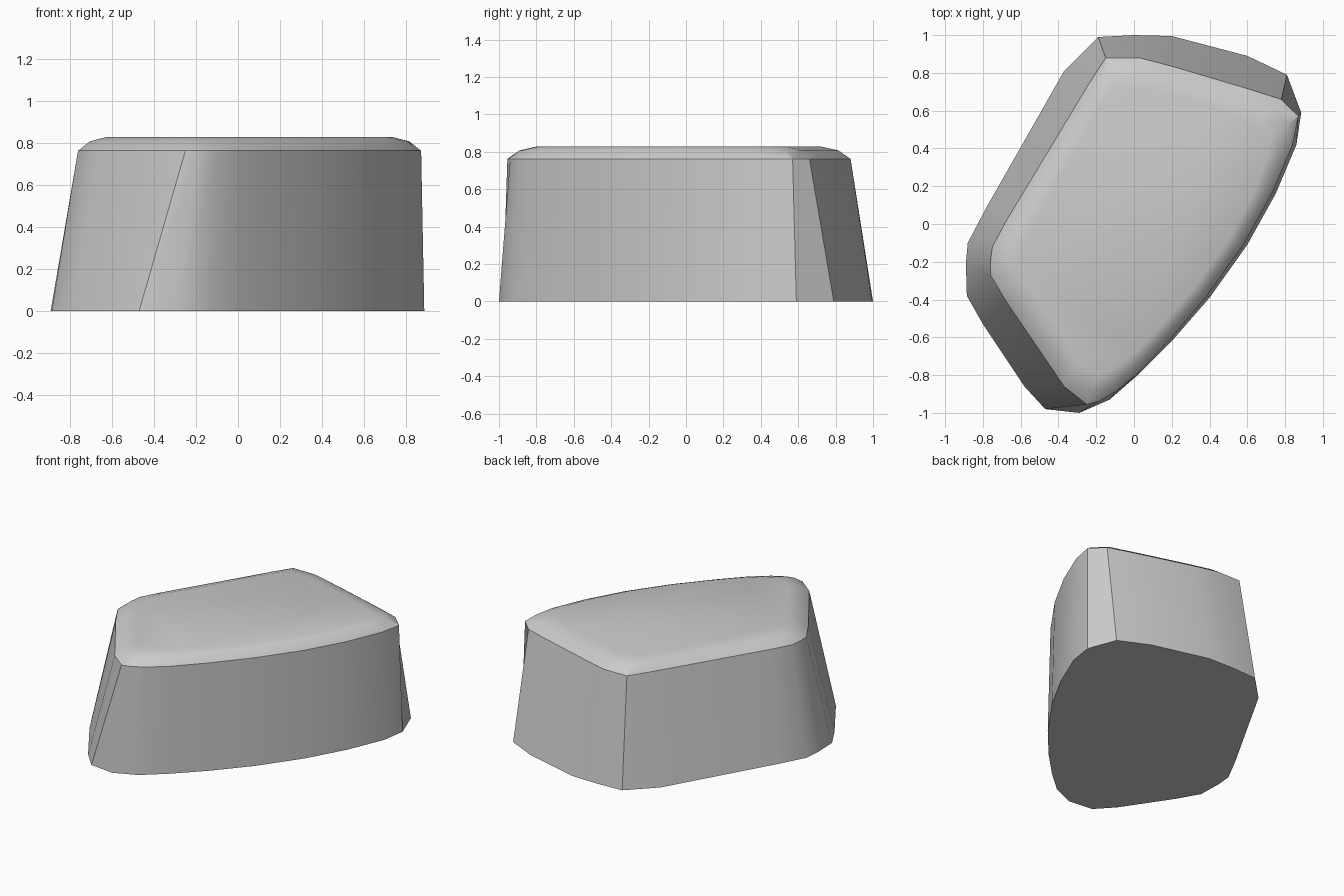
import bpy, bmesh, math
from mathutils import Vector

if "Cube" in bpy.data.objects:
    bpy.data.objects.remove(bpy.data.objects["Cube"])

# Footprint, counter-clockwise from the front corner
base = [(-.47, -.98), (-.29, -1), (-.13, -.93), (.02, -.8), (.2, -.62), (.4, -.39),
        (.6, -.11), (.75, .16), (.86, .42), (.885, .59), (.81, .79), (.6, .89),
        (.2, .995), (0, 1), (-.19, .99), (-.37, .81), (-.78, .09), (-.88, -.1),
        (-.89, -.21), (-.885, -.38), (-.8, -.53), (-.58, -.86)]
# Matching points around the upper rim
rim = [(-.25, -.955), (-.19, -.94), (-.1, -.89), (.02, -.79), (.19, -.61), (.385, -.38),
       (.585, -.1), (.735, .17), (.84, .42), (.87, .57), (.78, .66), (.59, .72),
       (.2, .835), (.03, .88), (-.15, .88), (-.24, .74), (-.68, .01), (-.75, -.12),
       (-.76, -.2), (-.76, -.27), (-.67, -.42), (-.37, -.86)]
centre = Vector((.05, -.04))

bm = bmesh.new()


def add_ring(points, scale, z):
    ring = []
    for p in points:
        q = centre + (Vector(p) - centre) * scale
        ring.append(bm.verts.new((q.x, q.y, z)))
    return ring


# Sloping wall, then a rounded shoulder rising to the flat top
rings = [add_ring(base, 1, 0)]
for scale, z in ((1, .762), (.93, .807), (.83, .828)):
    rings.append(add_ring(rim, scale, z))
count = len(base)
for low, high in zip(rings, rings[1:]):
    for i in range(count):
        j = (i + 1) % count
        bm.faces.new((low[i], low[j], high[j], high[i]))
bm.faces.new(rings[-1])
bm.faces.new(list(reversed(rings[0])))
bmesh.ops.recalc_face_normals(bm, faces=bm.faces)

mesh = bpy.data.meshes.new("stone_block")
bm.to_mesh(mesh)
bm.free()
stone = bpy.data.objects.new("stone_block", mesh)
bpy.context.collection.objects.link(stone)

# Single grey colour
grey = bpy.data.materials.new("stone_grey")
grey.use_nodes = True
colour = (.6, .6, .6, 1)
grey.diffuse_color = colour
grey.node_tree.nodes["Principled BSDF"].inputs["Base Color"].default_value = colour
mesh.materials.append(grey)

# Smooth rounded sides with crisp corners
bpy.ops.object.select_all(action="DESELECT")
stone.select_set(True)
bpy.context.view_layer.objects.active = stone
bpy.ops.object.shade_smooth_by_angle(angle=math.radians(32))
